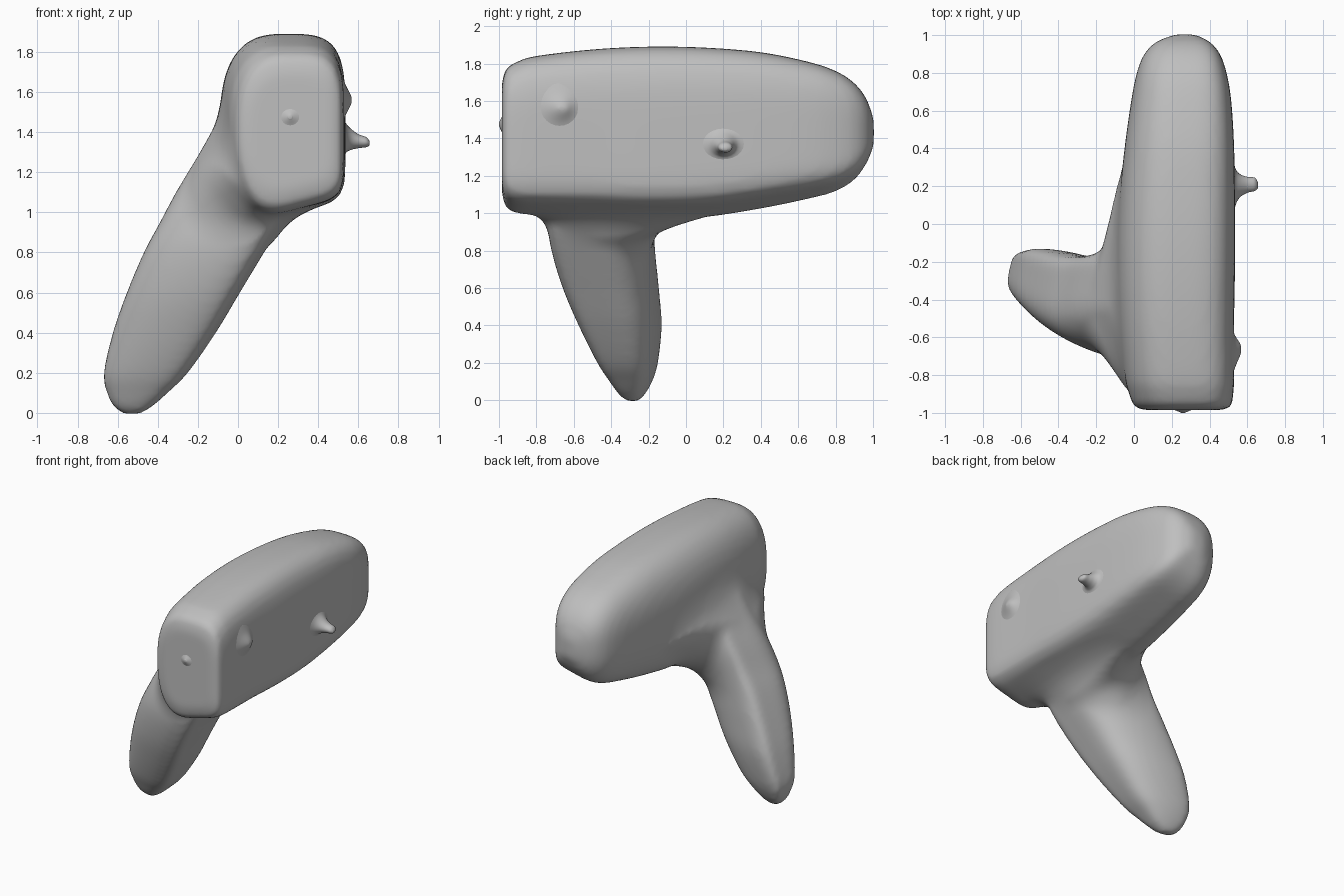
import bpy, bmesh, math
from mathutils import Vector

if "Cube" in bpy.data.objects:
    bpy.data.objects.remove(bpy.data.objects["Cube"], do_unlink=True)

grey = bpy.data.materials.new("plain grey")
grey.use_nodes = True
grey.diffuse_color = (0.52, 0.52, 0.52, 1)
bsdf = grey.node_tree.nodes["Principled BSDF"]
bsdf.inputs["Base Color"].default_value = grey.diffuse_color
bsdf.inputs["Roughness"].default_value = 0.8

X, Y, Z = Vector((1, 0, 0)), Vector((0, 1, 0)), Vector((0, 0, 1))
ROUND = (2, 2, 2, 2)


def refine(rows, steps=5):
    """Smooth curve through the section rows."""
    out = []
    for i in range(len(rows) - 1):
        quad = [rows[max(i - 1, 0)], rows[i], rows[i + 1], rows[min(i + 2, len(rows) - 1)]]
        for s in range(steps):
            t = s / steps
            out.append([0.5 * (2 * b + (c - a) * t + (2 * a - 5 * b + 4 * c - d) * t * t
                               + (3 * b - a - 3 * c + d) * t ** 3)
                        for a, b, c, d in zip(*quad)])
    return out + [rows[-1]]


def loft(bm, frame, rows, powers=ROUND, warp=None, sides=56):
    """Skin sections (position, a min, a max, b min, b max); one corner power per quadrant."""
    along, across, up = frame
    rings = []
    for pos, a0, a1, b0, b1 in refine(rows):
        ring = []
        for k in range(sides):
            ang = math.tau * k / sides
            c, s = math.cos(ang), math.sin(ang)
            n = powers[4 * k // sides]
            r = (abs(c) ** n + abs(s) ** n) ** (-1 / n)
            u, v = c * r, s * r
            if warp:
                u, v = warp(u, v)
            ring.append(bm.verts.new(along * pos
                                     + across * ((a0 + a1) / 2 + (a1 - a0) / 2 * u)
                                     + up * ((b0 + b1) / 2 + (b1 - b0) / 2 * v)))
        rings.append(ring)
    for p, q in zip(rings, rings[1:]):
        for k in range(sides):
            m = (k + 1) % sides
            bm.faces.new((p[k], p[m], q[m], q[k]))
    bm.faces.new(rings[0])
    bm.faces.new(rings[-1])


def finish(bm, name):
    bmesh.ops.recalc_face_normals(bm, faces=bm.faces)
    for f in bm.faces:
        f.smooth = True
    mesh = bpy.data.meshes.new(name)
    bm.to_mesh(mesh)
    bm.free()
    mesh.materials.append(grey)
    obj = bpy.data.objects.new(name, mesh)
    bpy.context.collection.objects.link(obj)
    return obj


def fill_hollows(bm, inside, rounds):
    """Grow a soft fillet by pushing only concave points outward."""
    ring = [(v, [e.other_vert(v) for e in v.link_edges]) for v in bm.verts if inside(v.co)]
    for i in range(rounds):
        if i % 5 == 0:
            bm.normal_update()
        moves = []
        for v, near in ring:
            mean = sum((w.co for w in near), Vector()) / len(near)
            push = (mean - v.co).dot(v.normal)
            if push > 0:
                moves.append((v, v.normal * push * 0.5))
        for v, step in moves:
            v.co += step


# Long block: flat front and left side, rounded back, crisp lower left edge
bm = bmesh.new()
loft(bm, (Y, X, Z), [
    (-0.985, 0.05, 0.47, 1.12, 1.69),
    (-0.962, 0.0, 0.515, 1.04, 1.77),
    (-0.9, -0.025, 0.525, 1.01, 1.81),
    (-0.8, -0.05, 0.53, 1.0, 1.84),
    (-0.5, -0.08, 0.53, 0.99, 1.875),
    (-0.2, -0.09, 0.535, 0.98, 1.89),
    (0.1, -0.08, 0.535, 0.99, 1.885),
    (0.4, -0.05, 0.53, 1.035, 1.86),
    (0.65, -0.015, 0.515, 1.085, 1.81),
    (0.8, 0.015, 0.49, 1.125, 1.76),
    (0.9, 0.055, 0.455, 1.185, 1.695),
    (0.965, 0.12, 0.4, 1.27, 1.61),
    (1.004, 0.22, 0.32, 1.36, 1.5)],
    powers=(4, 2.6, 2.3, 8),
    warp=lambda u, v: (u, v + 0.18 * u * max(0, -v)))

# Slanted leg whose front corner leans towards the left
loft(bm, (Z, X, Y), [
    (-0.005, -0.57, -0.49, -0.32, -0.25),
    (0.03, -0.62, -0.43, -0.36, -0.22),
    (0.1, -0.655, -0.35, -0.41, -0.18),
    (0.2, -0.67, -0.25, -0.475, -0.15),
    (0.4, -0.625, -0.11, -0.575, -0.13),
    (0.6, -0.555, 0.01, -0.66, -0.145),
    (0.8, -0.47, 0.13, -0.72, -0.165),
    (0.95, -0.39, 0.22, -0.74, -0.17),
    (1.1, -0.31, 0.3, -0.73, -0.16),
    (1.3, -0.19, 0.36, -0.71, -0.15),
    (1.5, -0.08, 0.38, -0.7, -0.15)],
    powers=(2.2, 2, 1.85, 2.2),
    warp=lambda u, v: (u - 0.55 * v * (1 - u * u), v))

# Flared root of the leg, spreading along the lower right edge of the block
slope = (X + Z).normalized()
loft(bm, (slope, (X - Z).normalized(), Y), [
    (0.5, -0.94, -0.46, -0.68, -0.18),
    (0.6, -0.99, -0.47, -0.72, -0.14),
    (0.68, -1.02, -0.48, -0.77, -0.07),
    (0.75, -1.04, -0.48, -0.84, 0.07),
    (0.82, -1.05, -0.49, -0.92, 0.3),
    (0.88, -1.05, -0.5, -0.94, 0.48),
    (1.0, -1.0, -0.55, -0.88, 0.4)])

# Merge block and leg into one soft surface
body = finish(bm, "block_and_leg")
remesh = body.modifiers.new("merge", 'REMESH')
remesh.mode = 'VOXEL'
remesh.voxel_size = 0.022
remesh.use_smooth_shade = True
soften = body.modifiers.new("soften", 'SMOOTH')
soften.factor = 0.5
soften.iterations = 6
view = bpy.context.evaluated_depsgraph_get()
merged = bpy.data.meshes.new_from_object(body.evaluated_get(view))
body.modifiers.clear()
body.data = merged

# Wide fillet where the leg meets the block
bm = bmesh.new()
bm.from_mesh(merged)
fill_hollows(bm, lambda p: p.x < 0.45 and -0.95 < p.y < 0.7 and 0.6 < p.z < 1.7, 160)
bm.to_mesh(merged)
bm.free()
merged.materials.clear()
merged.materials.append(grey)

# Thin pin on the left side
bm = bmesh.new()
loft(bm, (X, Y, Z), [
    (0.515, -0.02, 0.4, 1.22, 1.5),
    (0.535, 0.09, 0.3, 1.29, 1.45),
    (0.56, 0.14, 0.265, 1.31, 1.42),
    (0.6, 0.165, 0.25, 1.32, 1.39),
    (0.64, 0.175, 0.245, 1.325, 1.375),
    (0.656, 0.19, 0.22, 1.335, 1.355)], sides=24)
finish(bm, "side_pin")

# Low bump near the front of the left side
bm = bmesh.new()
loft(bm, (X, Y, Z), [
    (0.515, -0.82, -0.54, 1.42, 1.7),
    (0.535, -0.76, -0.59, 1.48, 1.64),
    (0.56, -0.7, -0.63, 1.53, 1.59),
    (0.567, -0.68, -0.65, 1.55, 1.57)], sides=24)
finish(bm, "side_bump")

# Small bump in the middle of the front face
bm = bmesh.new()
loft(bm, (Y, X, Z), [
    (-0.96, 0.12, 0.4, 1.34, 1.62),
    (-0.98, 0.2, 0.32, 1.42, 1.53),
    (-0.995, 0.24, 0.28, 1.455, 1.495),
    (-1.0, 0.25, 0.27, 1.465, 1.485)], sides=24)
finish(bm, "front_bump")
